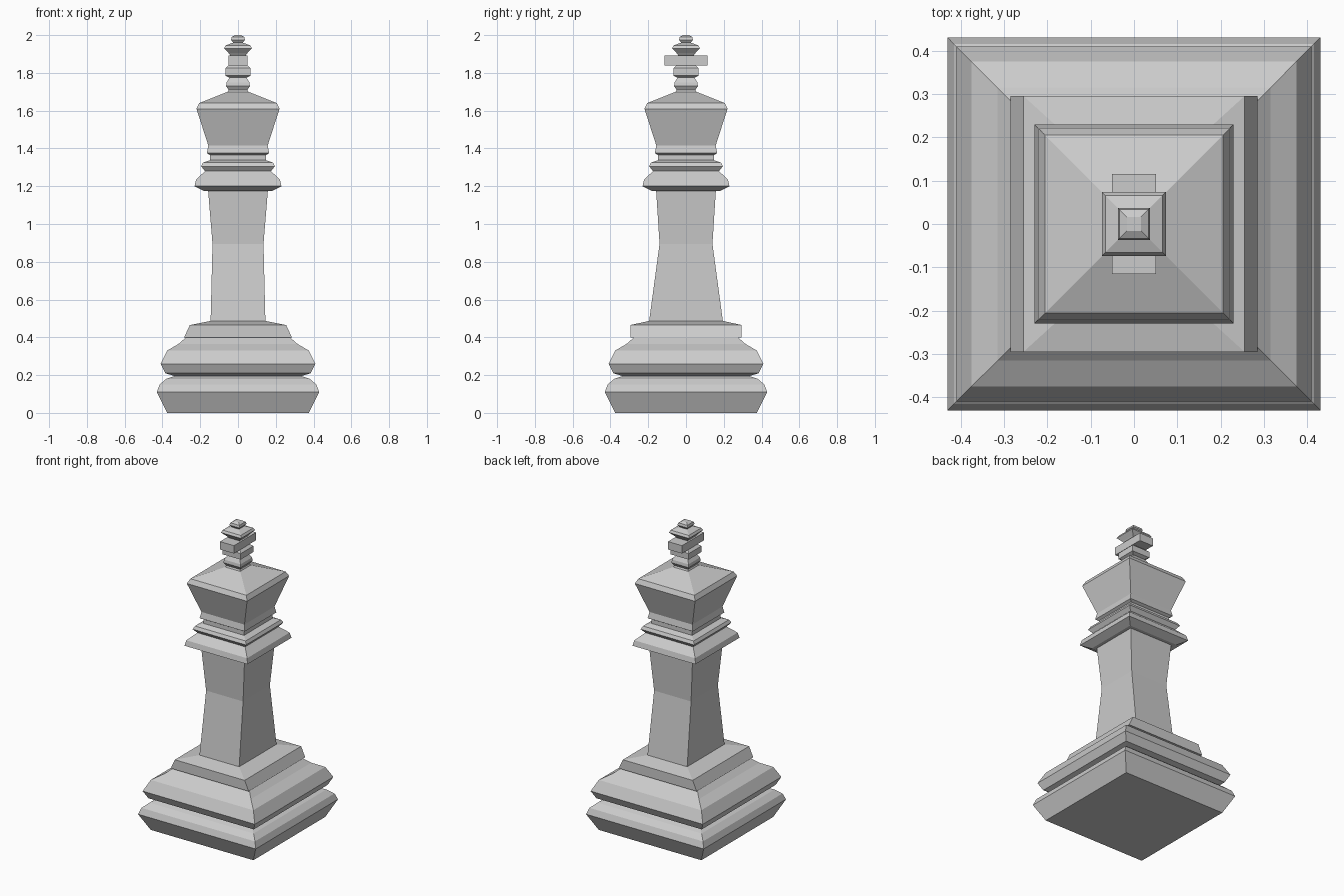
import bpy, bmesh


def loft(name, profile, cap_bottom=False, cap_top=False):
    """Stack rectangular rings (half_x, half_y, z) into a flat-sided part."""
    bm = bmesh.new()
    rings = []
    for hx, hy, z in profile:
        rings.append([bm.verts.new((sx * hx, sy * hy, z))
                      for sx, sy in ((-1, -1), (1, -1), (1, 1), (-1, 1))])
    for a, b in zip(rings, rings[1:]):
        for i in range(4):
            j = (i + 1) % 4
            bm.faces.new((a[i], a[j], b[j], b[i]))
    if cap_bottom:
        bm.faces.new(rings[0][::-1])
    if cap_top:
        bm.faces.new(rings[-1])
    mesh = bpy.data.meshes.new(name)
    bm.to_mesh(mesh)
    bm.free()
    obj = bpy.data.objects.new(name, mesh)
    bpy.context.collection.objects.link(obj)
    return obj


def square(points):
    """Profile of equal half widths: (half, z) pairs."""
    return [(h, h, z) for h, z in points]


# Wide foot
loft("foot", square([
    (0.375, 0.0), (0.43, 0.11), (0.415, 0.15), (0.38, 0.18), (0.335, 0.195)]),
    cap_bottom=True)

# Second moulding
loft("lower_moulding", square([
    (0.335, 0.195), (0.385, 0.21), (0.41, 0.26), (0.375, 0.33),
    (0.315, 0.365), (0.275, 0.40)]))

# Plinth, deeper than it is wide
loft("plinth", [
    (0.275, 0.275, 0.40), (0.285, 0.295, 0.40),
    (0.255, 0.295, 0.465), (0.145, 0.195, 0.487)])

# Waisted shaft
loft("shaft", [
    (0.145, 0.195, 0.487), (0.135, 0.14, 0.895), (0.158, 0.158, 1.175)])

# Stepped collar
loft("collar", square([
    (0.158, 1.175), (0.18, 1.175), (0.23, 1.20), (0.222, 1.235),
    (0.185, 1.27), (0.175, 1.28), (0.195, 1.305), (0.185, 1.325),
    (0.148, 1.338), (0.148, 1.365), (0.165, 1.375), (0.16, 1.40),
    (0.157, 1.415)]))

# Flared head with sloped top
loft("head", square([
    (0.157, 1.415), (0.22, 1.61), (0.205, 1.64), (0.055, 1.70)]))

# Finial neck rings
loft("finial_neck", square([
    (0.055, 1.70), (0.05, 1.71), (0.063, 1.73), (0.06, 1.75),
    (0.045, 1.775), (0.066, 1.785), (0.066, 1.825), (0.05, 1.84)]))

# Crossbar
loft("crossbar", [
    (0.05, 0.05, 1.84), (0.051, 0.115, 1.84),
    (0.051, 0.115, 1.892), (0.04, 0.04, 1.892)])

# Finial tip
loft("finial_tip", square([
    (0.04, 1.892), (0.05, 1.905), (0.074, 1.93), (0.066, 1.945),
    (0.026, 1.96), (0.037, 1.975), (0.033, 1.99), (0.016, 2.0)]),
    cap_top=True)
